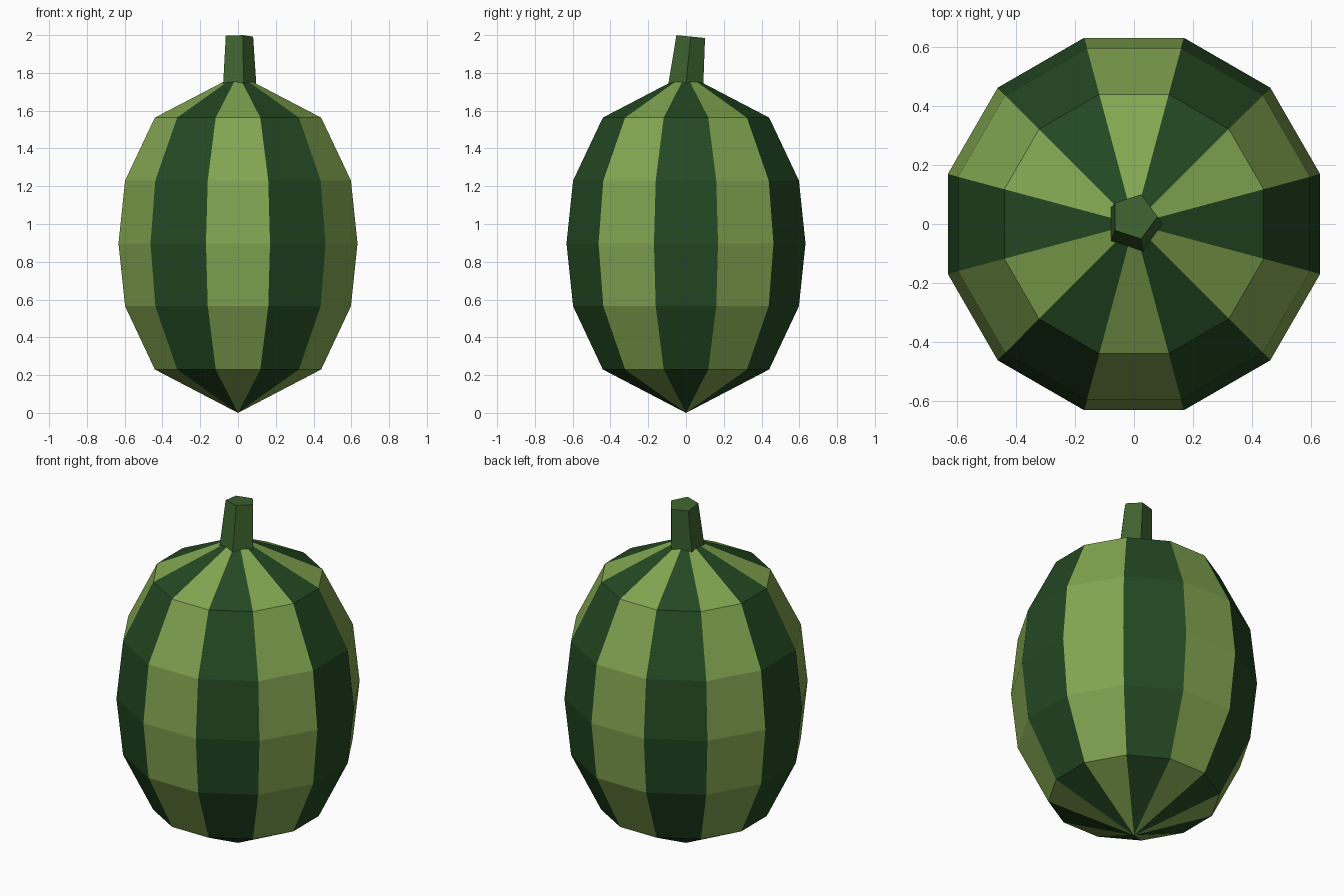
import bpy, bmesh
from math import radians, cos, sin
from mathutils import Matrix

if "Cube" in bpy.data.objects:
    bpy.data.objects.remove(bpy.data.objects["Cube"])


def material(name, rgb):
    m = bpy.data.materials.new(name)
    m.diffuse_color = (*rgb, 1)
    m.use_nodes = True
    m.node_tree.nodes["Principled BSDF"].inputs["Base Color"].default_value = m.diffuse_color
    return m


def add_object(name, bm, mats):
    bmesh.ops.recalc_face_normals(bm, faces=bm.faces)
    mesh = bpy.data.meshes.new(name)
    bm.to_mesh(mesh)
    bm.free()
    for m in mats:
        mesh.materials.append(m)
    ob = bpy.data.objects.new(name, mesh)
    bpy.context.collection.objects.link(ob)
    return ob


dark = material("dark_rind", (0.017, 0.065, 0.016))
light = material("light_rind", (0.225, 0.38, 0.082))
stem_green = material("stem_green", (0.048, 0.122, 0.028))

# Striped fruit: twelve-sided lathe of (radius, height) rings between two poles
SIDES = 12
PROFILE = [(0.456, 0.23), (0.619, 0.565), (0.655, 0.897),
           (0.619, 1.23), (0.456, 1.563)]
bm = bmesh.new()
rings = []
for r, z in PROFILE:
    angles = [radians(-15 + 360 / SIDES * i) for i in range(SIDES)]
    rings.append([bm.verts.new((r * cos(a), r * sin(a), z)) for a in angles])
bottom = bm.verts.new((0, 0, 0.0))
top = bm.verts.new((0, 0, 1.793))
for i in range(SIDES):
    j = (i + 1) % SIDES
    strip = [bm.faces.new((bottom, rings[0][j], rings[0][i])),
             bm.faces.new((top, rings[-1][i], rings[-1][j]))]
    for lo, hi in zip(rings, rings[1:]):
        strip.append(bm.faces.new((lo[i], lo[j], hi[j], hi[i])))
    for f in strip:
        f.material_index = i % 2
add_object("striped_fruit", bm, [dark, light])

# Stem: tapered pentagonal cylinder with a vertex on +x, leaning back
bm = bmesh.new()
bmesh.ops.create_cone(bm, cap_ends=True, segments=5,
                      radius1=0.1, radius2=0.08, depth=0.3,
                      matrix=Matrix.Rotation(radians(-90), 4, 'Z'))
far = max(bm.verts, key=lambda v: v.co.x)
if abs(far.co.y) > 0.01:
    bmesh.ops.rotate(bm, verts=bm.verts,
                     matrix=Matrix.Rotation(radians(90), 3, 'Z'))
stem = add_object("stem", bm, [stem_green])
stem.location = (0, 0.01, 1.843)
stem.rotation_euler.x = -0.1
